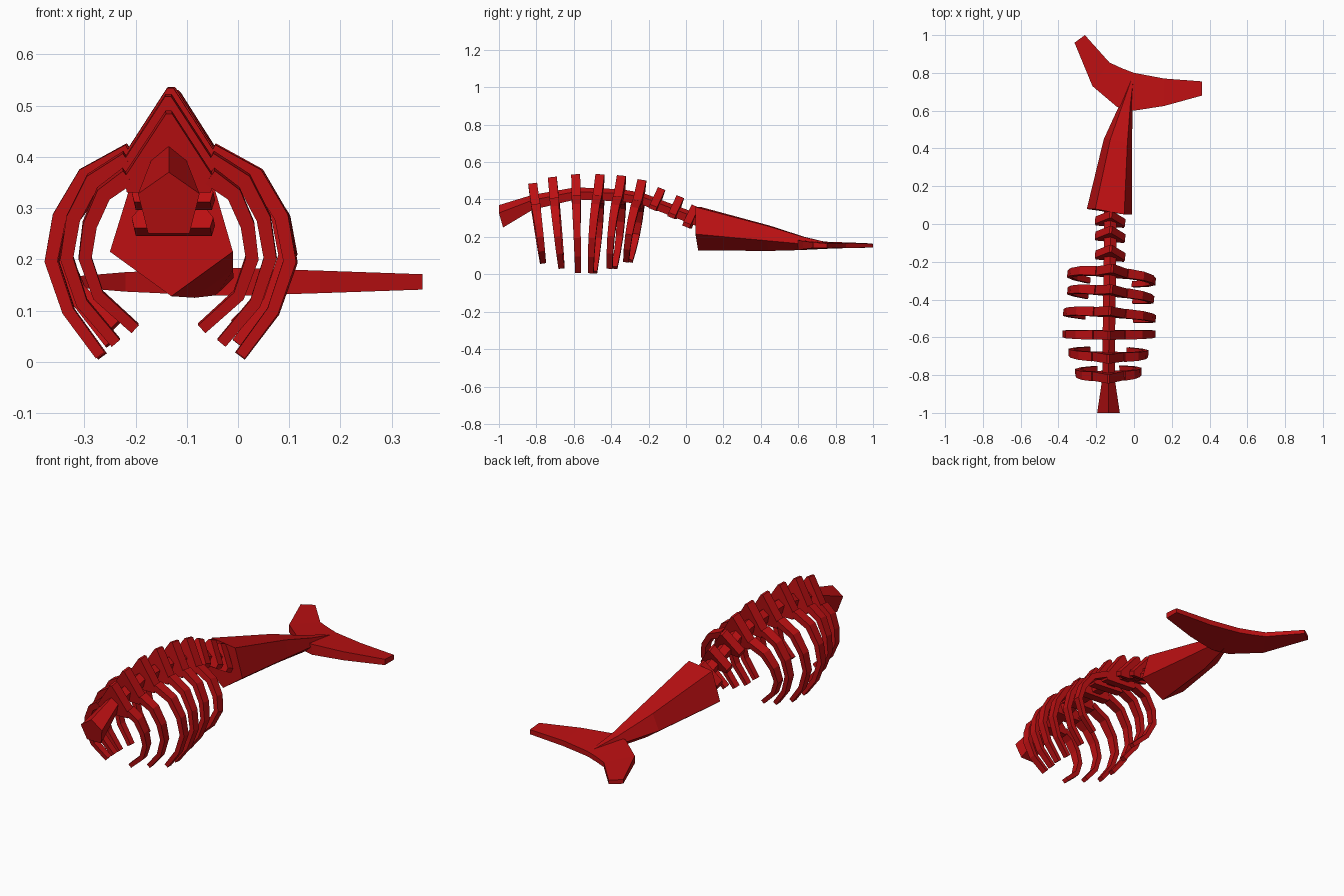
import bpy, bmesh, math
from mathutils import Matrix, Vector

if "Cube" in bpy.data.objects:
    bpy.data.objects.remove(bpy.data.objects["Cube"])

red = bpy.data.materials.new("dark_red")
red.diffuse_color = (0.5, 0.005, 0.006, 1)
red.use_nodes = True
red.node_tree.nodes["Principled BSDF"].inputs["Base Color"].default_value = red.diffuse_color


def loft(name, rings, matrix=Matrix()):
    """Skin a chain of equal-sized rings and cap both ends."""
    bm = bmesh.new()
    vs = [[bm.verts.new(matrix @ Vector(p)) for p in r] for r in rings]
    n = len(rings[0])
    for a, b in zip(vs, vs[1:]):
        for i in range(n):
            j = (i + 1) % n
            bm.faces.new((a[i], a[j], b[j], b[i]))
    bm.faces.new(vs[0])
    bm.faces.new(vs[-1])
    bmesh.ops.recalc_face_normals(bm, faces=bm.faces)
    me = bpy.data.meshes.new(name)
    bm.to_mesh(me)
    bm.free()
    me.materials.append(red)
    ob = bpy.data.objects.new(name, me)
    bpy.context.collection.objects.link(ob)
    return ob


# Spine: pentagonal beam flaring at the front (y, centre x, half width, top, bottom)
spine = [(-1.0, -.135, .06, .37, .25), (-.82, -.135, .033, .425, .345),
         (-.59, -.133, .033, .465, .40), (-.35, -.13, .033, .455, .39),
         (-.23, -.128, .033, .435, .37), (-.1, -.125, .033, .385, .32),
         (.1, -.125, .033, .31, .24)]
rings = []
for k, (y, x, h, t, b) in enumerate(spine):
    m = b + (t - b) * .65
    low = y + (.022 if k == 0 else 0)
    rings.append([(x, y, t), (x + h, y, m), (x + .67 * h, low, b),
                  (x - .67 * h, low, b), (x - h, y, m)])
loft("spine", rings)


def vertebra(name, half, depth, thick, matrix):
    """Triangular plate hanging from its tip."""
    tri = [(-.006, 0), (.006, 0), (half, -depth * .82), (half * .93, -depth),
           (-half * .93, -depth), (-half, -depth * .82)]
    loft(name, [[(x, s * thick / 2, z) for x, z in tri] for s in (-1, 1)], matrix)


def rib(name, side, width, end, length, matrix):
    """Curved tapering bar of rectangular section."""
    k = (width - .09) / .13
    path = [(.08, -.125), (.08 + .08 * k, -.17), (.08 + .125 * k, -.25),
            (.08 + .14 * k, -.335), (.08 + .11 * k, -.43), (end, -.515)]
    path = [Vector((x, -.125 + (z + .125) * (length - .125) / .39)) for x, z in path]
    path[4].x = (path[4].x + (path[3].x + path[5].x) / 2 + .015) / 2
    rings = []
    for i, p in enumerate(path):
        d = (path[min(i + 1, 5)] - path[max(i - 1, 0)]).normalized()
        n = Vector((-d.y, d.x)) * (.016 - .0011 * i)
        w = .025 - .002 * i
        rings.append([(side * (p.x + s * n.x), v * w, p.y + s * n.y)
                      for s, v in ((1, -1), (1, 1), (-1, 1), (-1, -1))])
    loft(name, rings, matrix)


# Rib segments: tip x, y, z, pitch, yaw, rib half width, rib end half width, length
segments = [(-.135, -.82, .487, 7.4, 1, .167, .065, .425),
            (-.136, -.715, .52, 5.8, -1, .20, .103, .485),
            (-.132, -.59, .535, 1.4, 0, .232, .137, .522),
            (-.128, -.46, .535, -4.3, -4, .232, .135, .525),
            (-.12, -.345, .528, -5.8, -6, .218, .125, .495),
            (-.115, -.235, .505, -9.8, -5, .222, .117, .44)]


def frame(x, y, z, pitch, yaw):
    return (Matrix.Translation((x, y, z)) @ Matrix.Rotation(math.radians(yaw), 4, 'Z')
            @ Matrix.Rotation(math.radians(pitch), 4, 'X'))


for i, (x, y, z, pitch, yaw, width, end, length) in enumerate(segments, 1):
    m = frame(x, y, z, pitch, yaw)
    vertebra(f"vertebra_{i}", .088, .155, .048, m)
    rib(f"rib_right_{i}", 1, width, end, length, m)
    rib(f"rib_left_{i}", -1, width, end, length, m)

# Small vertebrae without ribs
for i, (y, z) in enumerate([(-.13, .458), (-.03, .415), (.05, .365)], 1):
    vertebra(f"small_vertebra_{i}", .08, .12, .042, frame(-.123, y, z, -22, -5))

# Tail: pentagonal wedge (y, left, right, top left, top right, top z, side z, keel z)
tail = [(.065, -.25, -.01, -.205, -.052, .36, .215, .128),
        (.44, -.16, -.01, -.125, -.035, .26, .18, .125),
        (.63, -.075, -.008, -.06, -.02, .20, .162, .13),
        (.78, -.01, 0, -.008, -.002, .165, .153, .143)]
rings = []
for y, l, r, tl, tr, t, s, k in tail:
    q = -.06 * (r - l)
    rings.append([(tl, y - q, t), (tr, y + q, t), (r, y + q, s),
                  ((l + r) / 2, y, k), (l, y - q, s)])
loft("tail", rings)

# Fluke stations: leading x, y, trailing x, y, leading half height, trailing half height
fluke = [(-.315, .96, -.26, 1.0, .011, .010), (-.22, .73, -.13, .855, .019, .012),
         (-.09, .62, -.065, .825, .025, .013), (0, .60, 0, .80, .027, .013),
         (.16, .625, .16, .77, .022, .014), (.36, .68, .36, .755, .015, .012)]
loft("tail_fluke", [[(ax, ay, .156 + a), (bx, by, .153 + b),
                     (bx, by, .153 - b), (ax, ay, .156 - a)]
                    for ax, ay, bx, by, a, b in fluke])
